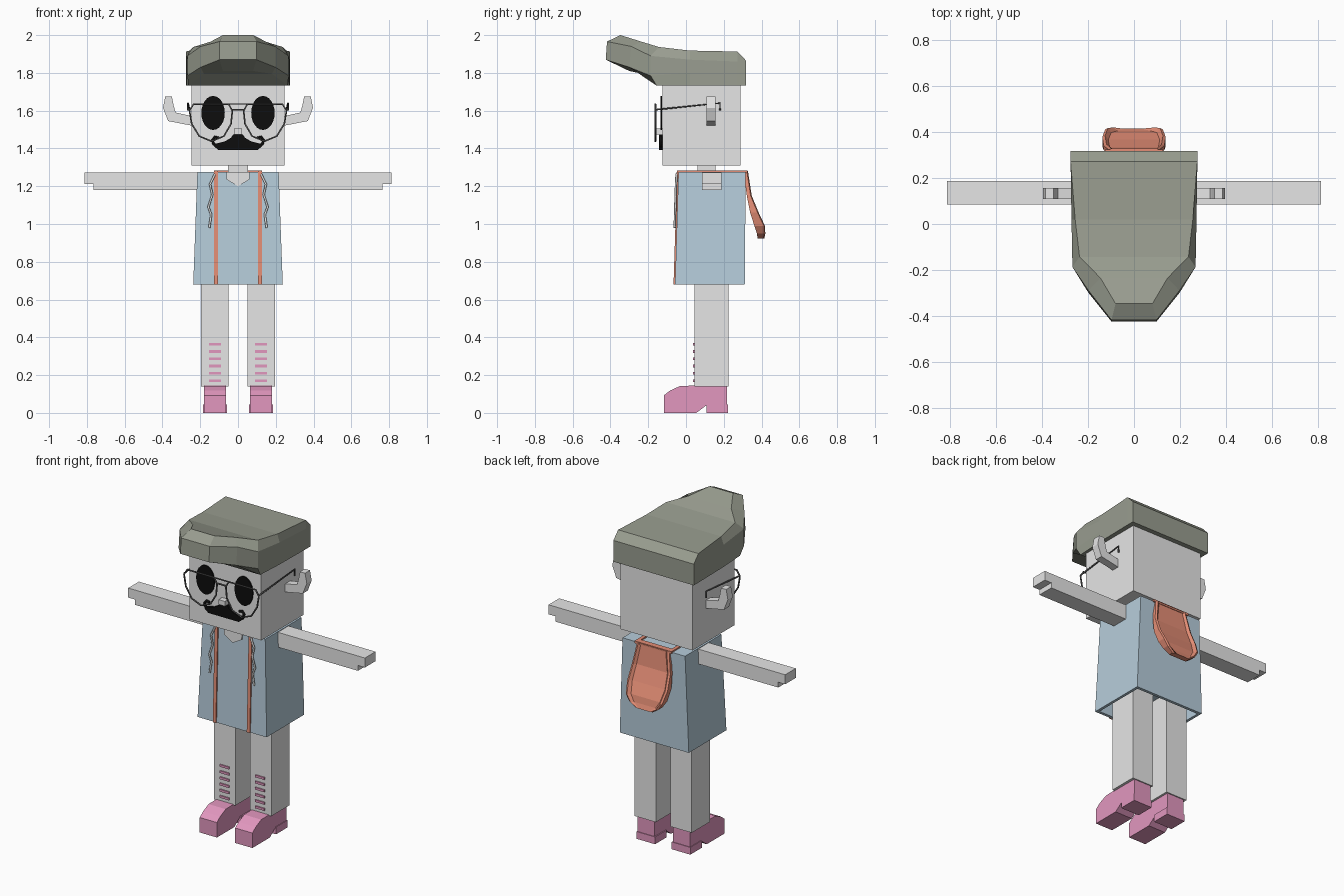
import bpy, bmesh, math

cube = bpy.data.objects.get("Cube")
if cube:
    bpy.data.objects.remove(cube, do_unlink=True)


def material(name, r, g, b):
    m = bpy.data.materials.new(name)
    m.use_nodes = True
    m.diffuse_color = (r, g, b, 1)
    m.node_tree.nodes["Principled BSDF"].inputs["Base Color"].default_value = (r, g, b, 1)
    return m


SKIN = material("pale grey", .79, .79, .79)
BLUE = material("shirt blue", .47, .61, .71)
PINK = material("boot pink", .76, .31, .52)
ORANGE = material("strap orange", .78, .27, .18)
HAIR = material("hair olive grey", .32, .34, .28)
BLACK = material("black", .004, .004, .004)
WIRE = material("wire grey", .1, .1, .1)


def mirror(ob):
    ob.modifiers.new("Mirror", 'MIRROR').use_clip = False
    return ob


def loft(name, rings, mat, pair=False, strip_caps=False):
    """Join rings of points by quads and close both ends."""
    bm = bmesh.new()
    vs = [[bm.verts.new(p) for p in ring] for ring in rings]
    n = len(vs[0])
    for a, b in zip(vs, vs[1:]):
        for i in range(n):
            j = (i + 1) % n
            bm.faces.new((a[i], a[j], b[j], b[i]))
    for cap in (vs[0], vs[-1]):
        if strip_caps:
            for i in range(n // 2 - 1):
                bm.faces.new((cap[i], cap[i + 1], cap[n - 2 - i], cap[n - 1 - i]))
        else:
            bm.faces.new(cap)
    bmesh.ops.recalc_face_normals(bm, faces=bm.faces)
    me = bpy.data.meshes.new(name)
    bm.to_mesh(me)
    bm.free()
    me.materials.append(mat)
    ob = bpy.data.objects.new(name, me)
    bpy.context.collection.objects.link(ob)
    return mirror(ob) if pair else ob


def rect(x0, x1, y0, y1, z):
    return [(x0, y0, z), (x1, y0, z), (x1, y1, z), (x0, y1, z)]


def box(name, x0, x1, y0, y1, z0, z1, mat, pair=False):
    return loft(name, [rect(x0, x1, y0, y1, z) for z in (z0, z1)], mat, pair)


def prism_x(name, profile, x0, x1, mat, pair=False):
    return loft(name, [[(x, y, z) for y, z in profile] for x in (x0, x1)], mat, pair)


def prism_y(name, profile, y0, y1, mat, pair=False):
    return loft(name, [[(x, y, z) for x, z in profile] for y in (y0, y1)], mat, pair)


def tube(name, points, radius, mat, closed=False, pair=False):
    cu = bpy.data.curves.new(name, 'CURVE')
    cu.dimensions = '3D'
    cu.bevel_depth = radius
    cu.bevel_resolution = 1
    cu.use_fill_caps = True
    sp = cu.splines.new('POLY')
    sp.points.add(len(points) - 1)
    for p, co in zip(sp.points, points):
        p.co = (*co, 1)
    sp.use_cyclic_u = closed
    ob = bpy.data.objects.new(name, cu)
    bpy.context.collection.objects.link(ob)
    bpy.ops.object.select_all(action='DESELECT')
    ob.select_set(True)
    bpy.context.view_layer.objects.active = ob
    bpy.ops.object.convert(target='MESH')
    ob = bpy.context.view_layer.objects.active
    ob.data.materials.clear()
    ob.data.materials.append(mat)
    return mirror(ob) if pair else ob


# Head, neck, nose
box("head", -.247, .247, -.125, .288, 1.31, 1.75, SKIN)
box("neck", -.053, .053, .06, .156, 1.25, 1.32, SKIN)
box("nose", -.022, .022, -.16, -.12, 1.475, 1.505, SKIN)

# Hair: half sections from back to swept-up front (bottom, low, high, top)
halves = [
    [(.276, .318, 1.733), (.276, .318, 1.80), (.276, .318, 1.84), (.276, .318, 1.865)],
    [(.276, .272, 1.733), (.276, .272, 1.80), (.276, .272, 1.86), (.276, .272, 1.913)],
    [(.272, .02, 1.733), (.272, .02, 1.80), (.272, .02, 1.87), (.256, .02, 1.918)],
    [(.262, -.156, 1.733), (.268, -.187, 1.785), (.268, -.187, 1.89), (.237, -.143, 1.937)],
    [(.18, -.23, 1.795), (.198, -.30, 1.83), (.198, -.29, 1.94), (.146, -.235, 1.965)],
    [(.08, -.30, 1.81), (.098, -.425, 1.87), (.098, -.418, 1.966), (.08, -.347, 2.0)],
]
loft("hair", [h + [(-x, y, z) for x, y, z in reversed(h)] for h in halves], HAIR, strip_caps=True)

# Ears: curled upwards
prism_y("ears", [(.24, 1.52), (.37, 1.545), (.397, 1.615), (.385, 1.675), (.35, 1.675),
                 (.34, 1.625), (.33, 1.59), (.24, 1.57)], .108, .156, SKIN, True)

# Eyes and moustache
circle = [math.tau * i / 24 for i in range(24)]
prism_y("eyes", [(.132 + .062 * math.cos(a), 1.588 + .09 * math.sin(a)) for a in circle],
        -.134, -.126, BLACK, True)
half = [(.026, 1.475), (.036, 1.457), (.07, 1.437), (.12, 1.425), (.13, 1.413), (.105, 1.393)]
prism_y("moustache", half + [(-x, z) for x, z in reversed(half)], -.142, -.12, BLACK)
tube("moustache_curls", [(.11, -.133, 1.408), (.13, -.133, 1.425), (.135, -.133, 1.445),
                         (.122, -.133, 1.461), (.103, -.133, 1.456)], .008, BLACK, pair=True)

# Glasses
F = -.162
rim = [(.03, 1.60), (.037, 1.53), (.075, 1.465), (.14, 1.438), (.205, 1.465), (.245, 1.53),
       (.257, 1.60), (.235, 1.635), (.05, 1.635)]
tube("lens_rims", [(x, F, z) for x, z in rim], .005, WIRE, closed=True, pair=True)
tube("glasses_bridge", [(-.03, F, 1.605), (.03, F, 1.605)], .005, WIRE)
tube("glasses_top_bar", [(-.05, F, 1.635), (.05, F, 1.635)], .004, WIRE)
tube("glasses_temples", [(.257, F, 1.605), (.265, .18, 1.64), (.265, .18, 1.60)], .005, WIRE, pair=True)

# Shirt: flared and open at the hem
loft("shirt", [rect(-.215, .215, -.037, .29, .78), rect(-.22, .22, -.04, .293, .68),
               rect(-.237, .237, -.058, .311, .68), rect(-.215, .215, -.04, .316, 1.276)], BLUE)
prism_y("open_collar", [(-.062, 1.274), (.062, 1.274), (.06, 1.235), (0, 1.2), (-.06, 1.235)],
        -.05, -.03, SKIN)
tube("drawstrings", [(.122, -.05, 1.265), (.148, -.053, 1.21), (.136, -.055, 1.155),
                     (.157, -.057, 1.09), (.142, -.058, 1.05), (.152, -.06, .98)], .006, SKIN, pair=True)

# Orange trim running over the shoulders to the hood
prism_x("shoulder_straps", [(-.066, .68), (-.047, 1.284), (.325, 1.284), (.325, 1.274),
                            (-.038, 1.274), (-.055, .68)], .106, .127, ORANGE, True)
box("hood_top_band", -.127, .127, .29, .325, 1.27, 1.284, ORANGE)
rows = []
for z, w, y0, y1, dip in [(1.28, .11, .305, .328, .008), (1.15, .132, .322, .348, .014),
                          (1.06, .138, .34, .385, .018), (.99, .125, .362, .418, .02),
                          (.95, .10, .375, .42, .015), (.922, .06, .38, .415, 0)]:
    right = [(w, y0, z), (w, y1 - .006, z), (w - .012, y1, z), (w - .026, y1 - dip, z)]
    rows.append(right + [(-x, y, z) for x, y, z in reversed(right)])
loft("hood", rows, ORANGE, strip_caps=True)

# Arms with a stepped hand end
prism_y("arms", [(.2, 1.272), (.813, 1.272), (.813, 1.213), (.765, 1.213), (.765, 1.18), (.2, 1.18)],
        .084, .188, SKIN, True)

# Legs, shin stripes and boots
box("legs", .05, .197, .045, .225, .14, .85, SKIN, True)
for i in range(6):
    z = .171 + i * .0385
    box(f"shin_stripe_{i + 1}", .09, .153, .038, .047, z - .007, z + .007, PINK, True)
prism_x("boots", [(-.117, .093), (-.085, .118), (-.03, .143), (.218, .147), (.218, 0), (.108, 0),
                  (.108, .04), (.055, 0), (-.117, 0)], .063, .181, PINK, True)
box("boot_heels", .057, .185, .109, .222, 0, .045, PINK, True)
